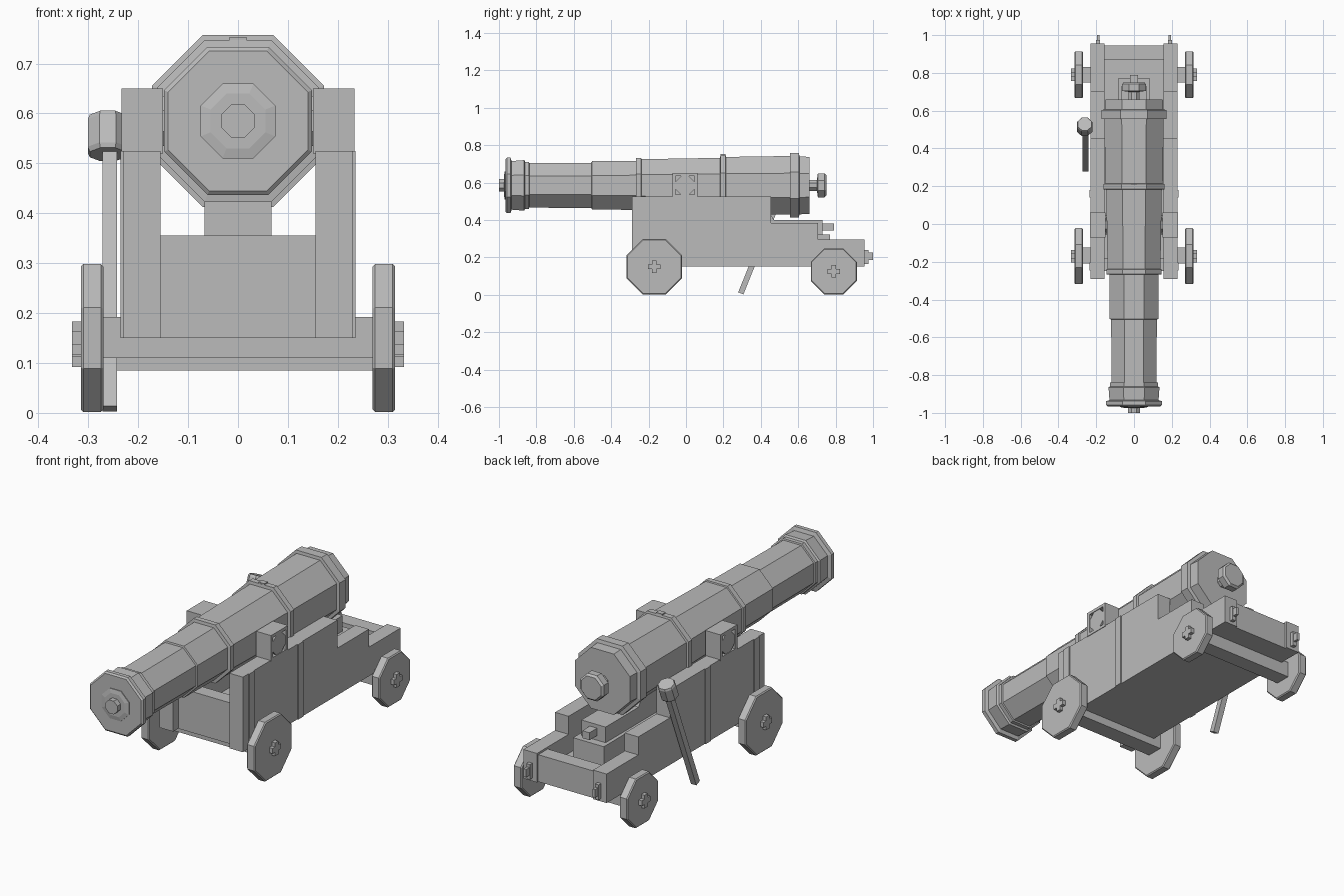
import bpy, bmesh, math
from mathutils import Vector

if "Cube" in bpy.data.objects:
    bpy.data.objects.remove(bpy.data.objects["Cube"])

grey = bpy.data.materials.new("plain_grey")
grey.use_nodes = True
grey.diffuse_color = (0.5, 0.5, 0.5, 1)
grey.node_tree.nodes["Principled BSDF"].inputs["Base Color"].default_value = (0.5, 0.5, 0.5, 1)


def finish(name, bm):
    bmesh.ops.recalc_face_normals(bm, faces=bm.faces[:])
    mesh = bpy.data.meshes.new(name)
    bm.to_mesh(mesh)
    bm.free()
    mesh.materials.append(grey)
    ob = bpy.data.objects.new(name, mesh)
    bpy.context.collection.objects.link(ob)
    return ob


def boxes(name, *ranges):
    """One object from boxes given as (x0, x1, y0, y1, z0, z1)."""
    bm = bmesh.new()
    for x0, x1, y0, y1, z0, z1 in ranges:
        vs = bmesh.ops.create_cube(bm, size=1)["verts"]
        for v in vs:
            v.co = Vector(((x0 + x1) / 2 + v.co.x * (x1 - x0),
                           (y0 + y1) / 2 + v.co.y * (y1 - y0),
                           (z0 + z1) / 2 + v.co.z * (z1 - z0)))
    return finish(name, bm)


def turned(name, origin, axis, profile, sides=8):
    """Faceted lathe: profile of (distance along axis, radius to the flats)."""
    d = Vector(axis).normalized()
    u = Vector((0, 1, 0)) if abs(d.x) > 0.9 else Vector((1, 0, 0))
    v = d.cross(u)
    bm = bmesh.new()
    rings = []
    for t, r in profile:
        r /= math.cos(math.pi / sides)
        ring = []
        for k in range(sides):
            a = 2 * math.pi * (k + 0.5) / sides
            ring.append(bm.verts.new(Vector(origin) + d * t + (u * math.cos(a) + v * math.sin(a)) * r))
        rings.append(ring)
    for a, b in zip(rings, rings[1:]):
        for k in range(sides):
            j = (k + 1) % sides
            bm.faces.new((a[k], a[j], b[j], b[k]))
    bm.faces.new(rings[0])
    bm.faces.new(rings[-1])
    return finish(name, bm)


def extruded(name, outline, x0, x1):
    """Side outline of (y, z) points pulled from x0 to x1."""
    bm = bmesh.new()
    a = [bm.verts.new((x0, y, z)) for y, z in outline]
    b = [bm.verts.new((x1, y, z)) for y, z in outline]
    bm.faces.new(a)
    bm.faces.new(b)
    for k in range(len(a)):
        j = (k + 1) % len(a)
        bm.faces.new((a[k], a[j], b[j], b[k]))
    return finish(name, bm)


# Barrel with its raised rings, and the knobs at both ends
AXIS_Z = 0.585
turned("barrel", (0, 0, AXIS_Z), (0, 1, 0), [
    (-0.965, 0.14), (-0.958, 0.148), (-0.938, 0.148), (-0.932, 0.13), (-0.865, 0.135),
    (-0.86, 0.126), (-0.84, 0.126), (-0.838, 0.119), (-0.505, 0.121), (-0.503, 0.129),
    (-0.268, 0.131), (-0.266, 0.146), (-0.24, 0.146), (-0.238, 0.14), (0.182, 0.147),
    (0.184, 0.162), (0.212, 0.162), (0.214, 0.152), (0.555, 0.157), (0.557, 0.172),
    (0.603, 0.172), (0.607, 0.155), (0.66, 0.152)])
turned("muzzle_plug", (0, 0, AXIS_Z), (0, 1, 0),
       [(-1.0, 0.033), (-0.973, 0.033), (-0.973, 0.055), (-0.969, 0.075), (-0.955, 0.075)])
turned("breech_knob", (0, 0, AXIS_Z), (0, 1, 0),
       [(0.65, 0.03), (0.7, 0.03), (0.705, 0.064), (0.74, 0.064), (0.75, 0.055)])
boxes("touch_hole_plate", (-0.017, 0.017, 0.185, 0.212, 0.73, 0.753))
turned("trunnions", (0, -0.005, AXIS_Z), (1, 0, 0), [(-0.23, 0.05), (0.23, 0.05)])

# Stepped cheeks, trunnion caps, straps and tail bolts on both sides
cheek = [(-0.29, 0.15), (0.955, 0.15), (0.955, 0.295), (0.705, 0.295),
         (0.705, 0.385), (0.455, 0.385), (0.455, 0.525), (-0.29, 0.525)]
for s, side in ((1, "left"), (-1, "right")):
    def sx(a, b):
        return (s * a, s * b) if s > 0 else (s * b, s * a)

    extruded(side + "_cheek", cheek, *sx(0.155, 0.23))
    cap = sx(0.15, 0.233)
    boxes(side + "_trunnion_cap",
          (*cap, -0.072, 0.062, 0.52, 0.535), (*cap, -0.072, 0.062, 0.635, 0.65),
          (*cap, -0.072, -0.055, 0.535, 0.635), (*cap, 0.045, 0.062, 0.535, 0.635))
    strap = sx(0.225, 0.235)
    boxes(side + "_straps", (*strap, -0.245, -0.205, 0.15, 0.525), (*strap, 0.14, 0.18, 0.15, 0.525))
    boxes(side + "_tail_bolt", (*sx(0.18, 0.2), 0.95, 0.975, 0.165, 0.24),
          (*sx(0.183, 0.197), 0.975, 1.0, 0.185, 0.225))

    # Wheels with softened rims and cross-shaped hub caps
    for place, y, z, r in (("front", -0.17, 0.15, 0.148), ("rear", 0.79, 0.125, 0.123)):
        turned(f"{side}_{place}_wheel", (0, y, z), (1, 0, 0),
               [(s * 0.27, r - 0.005), (s * 0.275, r), (s * 0.31, r), (s * 0.315, r - 0.005)])
        hub = sx(0.31, 0.333)
        boxes(f"{side}_{place}_hub", (*hub, y - 0.033, y + 0.033, z - 0.013, z + 0.013),
              (*hub, y - 0.013, y + 0.013, z - 0.033, z + 0.033))

# Axle beams
boxes("front_axle", (-0.272, 0.272, -0.21, -0.125, 0.11, 0.192))
boxes("rear_axle", (-0.272, 0.272, 0.75, 0.83, 0.085, 0.165))

# Deck, cross boards and the stepped elevating bed
boxes("deck", (-0.156, 0.156, -0.24, 0.945, 0.15, 0.2))
boxes("front_board", (-0.156, 0.156, -0.25, -0.18, 0.15, 0.355))
boxes("rear_board", (-0.156, 0.156, 0.87, 0.945, 0.15, 0.285))
boxes("elevating_bed", (-0.085, 0.085, 0.3, 0.77, 0.19, 0.322))
extruded("elevating_wedge", [(0.32, 0.32), (0.73, 0.32), (0.73, 0.4), (0.47, 0.4), (0.45, 0.435), (0.32, 0.435)],
         -0.067, 0.067)
boxes("wedge_handle", (-0.02, 0.02, 0.72, 0.79, 0.345, 0.382))

# Mallet leaning on the right cheek
foot, lean = Vector((-0.257, 0.293, 0.008)), Vector((0, 0.375, 0.927))
turned("mallet_handle", foot, lean, [(0, 0.015), (0.56, 0.015)], 4)
turned("mallet_head", foot + Vector((-0.004, 0, 0)), lean, [(0.55, 0.036), (0.56, 0.04), (0.62, 0.04), (0.63, 0.036)])
